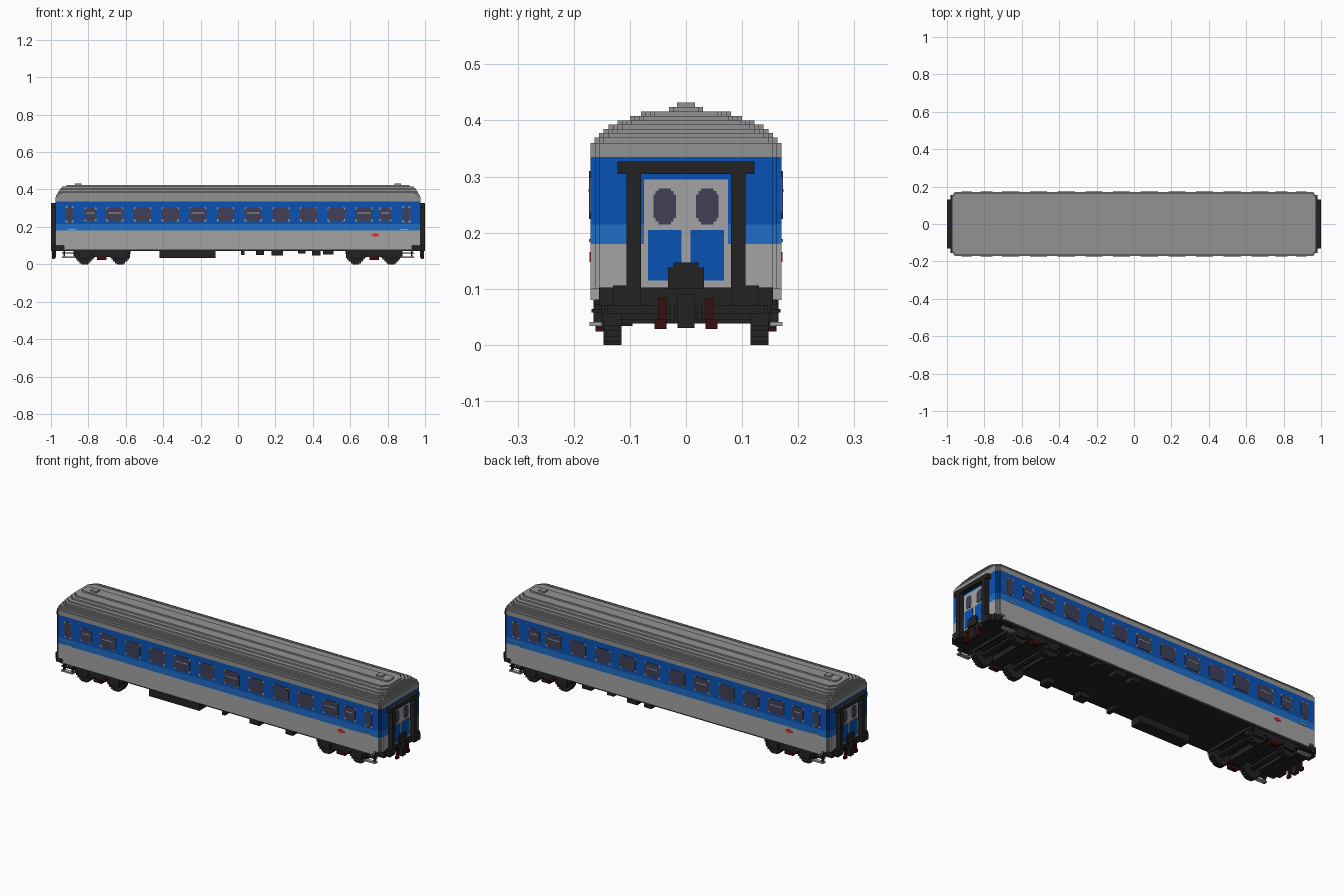
import bpy, bmesh

if "Cube" in bpy.data.objects:
    bpy.data.objects.remove(bpy.data.objects["Cube"], do_unlink=True)


def material(name, r, g, b):
    m = bpy.data.materials.new(name)
    m.use_nodes = True
    m.diffuse_color = (r, g, b, 1)
    m.node_tree.nodes["Principled BSDF"].inputs["Base Color"].default_value = (r, g, b, 1)
    return m


LIGHT = material("light grey", .37, .37, .37)
ROOF = material("roof grey", .29, .29, .29)
BLUE = material("deep blue", .003, .085, .46)
SKY = material("mid blue", .014, .155, .56)
GLASS = material("smoked glass", .052, .05, .095)
BLACK = material("underframe black", .016, .016, .016)
DARKRED = material("dark red", .04, .004, .005)
RED = material("bright red", .7, .02, .03)

ORDER = {"x": lambda u, v, w: (w, u, v),
         "y": lambda u, v, w: (u, w, v),
         "z": lambda u, v, w: (u, v, w)}


class Part:
    """One object assembled from stepped prisms."""

    def __init__(self, name, mat):
        self.name, self.mat, self.bm = name, mat, bmesh.new()

    def prism(self, axis, cu, cv, w0, w1, steps):
        """Extrude an outline with stair-stepped corners; steps = (half u, half v) rectangles."""
        quad = []
        for i, (u, v) in enumerate(steps):
            if i:
                quad.append((u, steps[i - 1][1]))
            quad.append((u, v))
        flip = quad[::-1]
        outline = (quad + [(-u, v) for u, v in flip]
                   + [(-u, -v) for u, v in quad] + [(u, -v) for u, v in flip])
        to = ORDER[axis]
        lo = [self.bm.verts.new(to(cu + u, cv + v, w0)) for u, v in outline]
        hi = [self.bm.verts.new(to(cu + u, cv + v, w1)) for u, v in outline]
        self.bm.faces.new(lo)
        self.bm.faces.new(hi)
        n = len(lo)
        for i in range(n):
            j = (i + 1) % n
            self.bm.faces.new((lo[i], lo[j], hi[j], hi[i]))

    def box(self, x0, x1, y0, y1, z0, z1):
        self.prism("z", (x0 + x1) / 2, (y0 + y1) / 2, z0, z1,
                   [(abs(x1 - x0) / 2, abs(y1 - y0) / 2)])

    def box4(self, x0, x1, y0, y1, z0, z1):
        """Box repeated at both ends and on both sides."""
        for sx in (-1, 1):
            for sy in (-1, 1):
                self.box(sx * x0, sx * x1, sy * y0, sy * y1, z0, z1)

    def box2(self, x0, x1, y, z0, z1):
        """Box centred across the width, repeated at both ends."""
        for sx in (-1, 1):
            self.box(sx * x0, sx * x1, -y, y, z0, z1)

    def done(self):
        bmesh.ops.recalc_face_normals(self.bm, faces=self.bm.faces)
        me = bpy.data.meshes.new(self.name)
        self.bm.to_mesh(me)
        self.bm.free()
        me.materials.append(self.mat)
        bpy.context.collection.objects.link(bpy.data.objects.new(self.name, me))


def plan(x, y, n, d):
    """Rectangle with n stair steps of size d in each corner."""
    return [(x - i * d, y - (n - i) * d) for i in range(n + 1)]


# Body shell in horizontal colour bands
for name, mat, z0, z1 in (("body_lower", LIGHT, .10, .18), ("body_stripe", SKY, .18, .215),
                          ("body_window_band", BLUE, .215, .335)):
    p = Part(name, mat)
    p.prism("z", 0, 0, z0, z1, plan(.975, .17, 2, .008))
    p.done()
p = Part("body_skirt", LIGHT)
p.box(-.93, .93, -.17, .17, .08, .10)
p.done()

# Stepped roof
p = Part("roof", ROOF)
z = .335
for x, y, top, n in ((.975, .17, .36, 2), (.972, .163, .37, 2), (.967, .155, .378, 2),
                     (.963, .147, .385, 3), (.959, .138, .393, 3), (.954, .122, .40, 3),
                     (.948, .10, .408, 3), (.94, .08, .416, 3), (.918, .03, .424, 1)):
    p.prism("z", 0, 0, z, top, plan(x, y, n, .008))
    z = top
p.box2(.838, .872, .016, .424, .432)
p.done()

# Side windows: pale corner plate, dark pane, opening-light bars
windows = [(.0075 + .148 * (i - 4.5), .046, .038, i in (0, 3, 5, 9)) for i in range(10)]
windows += [(s * .789, .033, .036, True) for s in (-1, 1)]
windows += [(s * .90, .021, .043, False) for s in (-1, 1)]
frame, pane = Part("window_frames", LIGHT), Part("window_panes", GLASS)
bars = Part("window_bars", LIGHT)
for s in (-1, 1):
    for x, w, h, split in windows:
        frame.prism("y", x, .267, s * .169, s * .1715, [(w, h)])
        pane.prism("y", x, .267, s * .169, s * .173,
                   [(w, h - .012), (w - .005, h - .005), (w - .012, h)])
        if split:
            bars.prism("y", x, .275, s * .169, s * .174, [(w - .012, .0025)])
for part in (frame, pane, bars):
    part.done()

# Entrance door handles and small side plate
p = Part("door_handles", LIGHT)
p.box4(.865, .91, .169, .173, .183, .189)
p.done()
p = Part("side_marker_plate", RED)
for s in (-1, 1):
    p.prism("y", s * -.735, .157, s * .169, s * .172, [(.02, .004), (.01, .009)])
p.done()

# Gangway frame at both ends
p = Part("gangway_frame", BLACK)
p.box2(.975, 1.0, .122, .305, .327)
p.box4(.975, 1.0, .08, .106, .10, .305)
p.box4(.95, 1.0, .08, .13, .07, .106)
p.box2(.975, .99, .032, .10, .138)
p.box2(.975, .99, .022, .138, .147)
p.done()

# End doors set between the gangway columns
p = Part("end_door", LIGHT)
p.box2(.974, .977, .075, .103, .295)
p.done()
p = Part("end_door_panels", BLUE)
p.box4(.974, .979, .008, .068, .115, .205)
p.done()
p = Part("end_door_windows", GLASS)
for s in (-1, 1):
    for y in (-.038, .038):
        p.prism("x", y, .247, s * .974, s * .979,
                [(.02, .021), (.016, .027), (.011, .032)])
p.done()

# Floor, headstocks and end couplings
p = Part("underframe", BLACK)
p.box(-.95, .95, -.162, .162, .072, .0805)
p.box2(.93, .982, .155, .07, .102)
p.box2(.975, .995, .015, .03, .09)
p.box4(.972, .982, .02, .028, .04, .08)
p.done()
p = Part("brake_hoses", DARKRED)
p.box4(.98, .988, .035, .049, .04, .084)
p.box4(.98, .991, .035, .056, .028, .045)
p.done()

# Entrance steps below the doors
p = Part("step_treads", LIGHT)
p.box4(.87, .94, .15, .172, .034, .041)
p.done()
p = Part("step_hangers", BLACK)
p.box4(.872, .88, .15, .165, .034, .08)
p.box4(.925, .933, .15, .165, .034, .08)
p.box4(.87, .94, .15, .168, .058, .064)
p.done()

# Bogies: wheels, axles, side frames and brake gear
wheel = [(.052, .018), (.047, .027), (.038, .038), (.027, .047), (.018, .052)]
wheels, axles = Part("wheels", BLACK), Part("axles", BLACK)
for end in (-1, 1):
    for x in (.63, .82):
        for s in (-1, 1):
            wheels.prism("y", end * x, .052, s * .115, s * .147, wheel)
        axles.prism("y", end * x, .052, -.118, .118, [(.014, .007), (.007, .014)])
wheels.done()
axles.done()
p = Part("bogie_frames", BLACK)
p.box4(.58, .875, .145, .157, .055, .074)
p.box4(.68, .775, .13, .16, .04, .074)
for x in (.63, .82):
    p.box4(x - .03, x + .03, .145, .16, .03, .074)
p.box2(.69, .76, .14, .045, .072)
p.box2(.575, .585, .14, .055, .072)
p.box2(.865, .875, .14, .055, .072)
p.done()
p = Part("bogie_springs", DARKRED)
p.box4(.703, .753, .138, .1615, .024, .046)
p.done()

# Equipment boxes under the floor
p = Part("battery_box", BLACK)
p.box(-.42, -.12, -.16, -.095, .034, .075)
p.done()
p = Part("equipment_boxes", BLACK)
for x0, x1, s, z0 in ((.015, .035, -1, .05), (.095, .14, 1, .05), (.18, .24, -1, .048),
                      (.18, .24, 1, .048), (.32, .36, 1, .057),
                      (.395, .44, -1, .048), (.455, .51, 1, .052)):
    p.box(x0, x1, s * .105, s * .16, z0, .075)
p.done()
